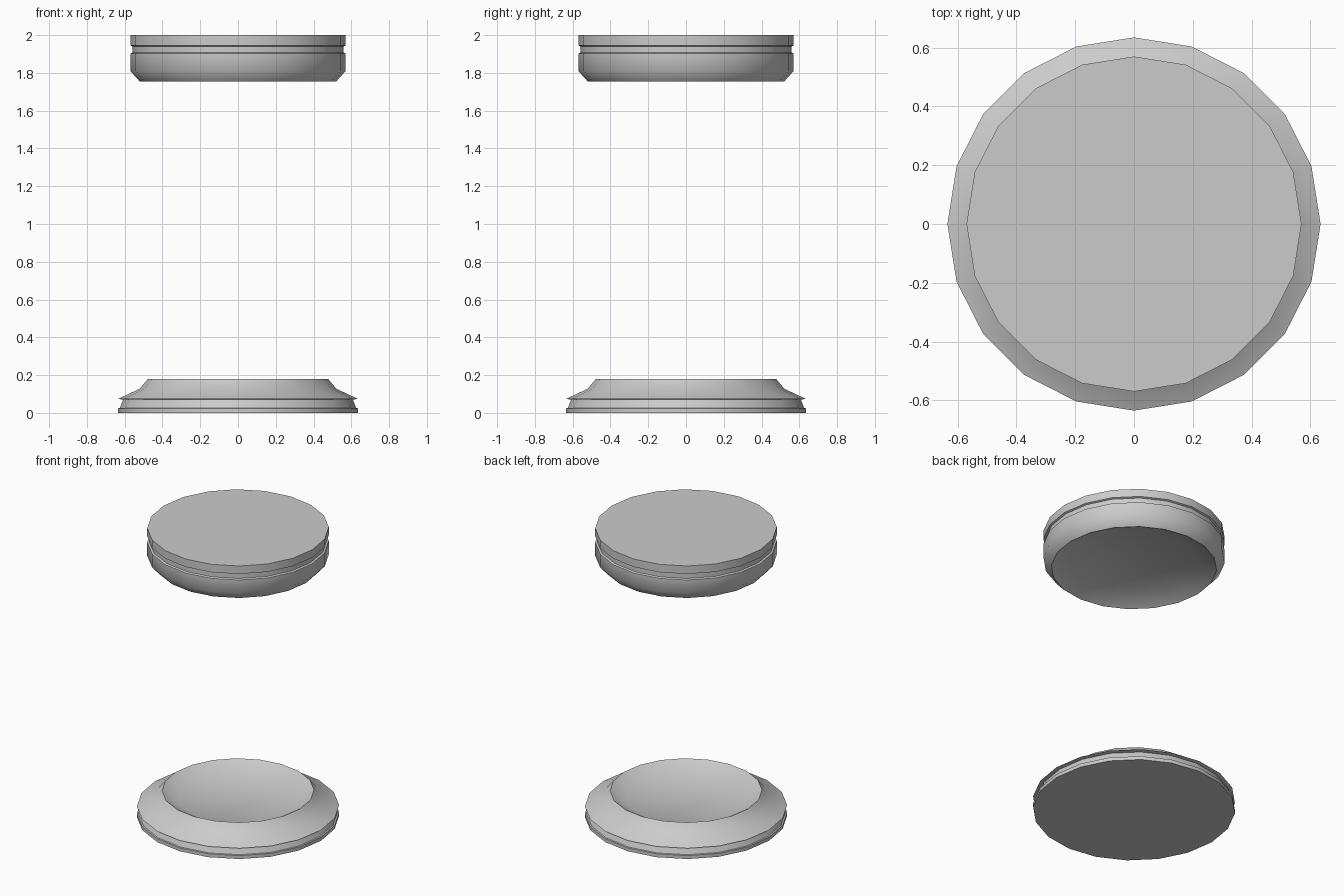
import bpy, bmesh
from math import cos, sin, pi, radians

if "Cube" in bpy.data.objects:
    bpy.data.objects.remove(bpy.data.objects["Cube"])

SIDES = 20


def lathe(name, profile):
    """Closed solid of revolution; first and last profile points get flat discs."""
    bm = bmesh.new()
    rings = [[bm.verts.new((r * cos(2 * pi * i / SIDES), r * sin(2 * pi * i / SIDES), z))
              for i in range(SIDES)] for r, z in profile]
    for a, b in zip(rings, rings[1:]):
        for i in range(SIDES):
            j = (i + 1) % SIDES
            bm.faces.new((a[i], a[j], b[j], b[i]))
    bm.faces.new(rings[0])
    bm.faces.new(rings[-1])
    bmesh.ops.recalc_face_normals(bm, faces=bm.faces)
    mesh = bpy.data.meshes.new(name)
    bm.to_mesh(mesh)
    bm.free()
    obj = bpy.data.objects.new(name, mesh)
    bpy.context.collection.objects.link(obj)
    bpy.ops.object.select_all(action='DESELECT')
    obj.select_set(True)
    bpy.context.view_layer.objects.active = obj
    bpy.ops.object.shade_smooth_by_angle(angle=radians(50))
    return obj


# Floor base: foot, undercut groove, sloped collar, dished top
lathe("base_plate", [
    (0.635, 0.0), (0.635, 0.024), (0.626, 0.026), (0.608, 0.07), (0.635, 0.074),
    (0.52, 0.128), (0.477, 0.18), (0.37, 0.125)])

# Ceiling cap: grooved side, chamfered lower rim, dished underside
lathe("top_cap", [
    (0.57, 2.0), (0.57, 1.945), (0.558, 1.94), (0.558, 1.908), (0.57, 1.903),
    (0.57, 1.81), (0.52, 1.755), (0.405, 1.813)])
